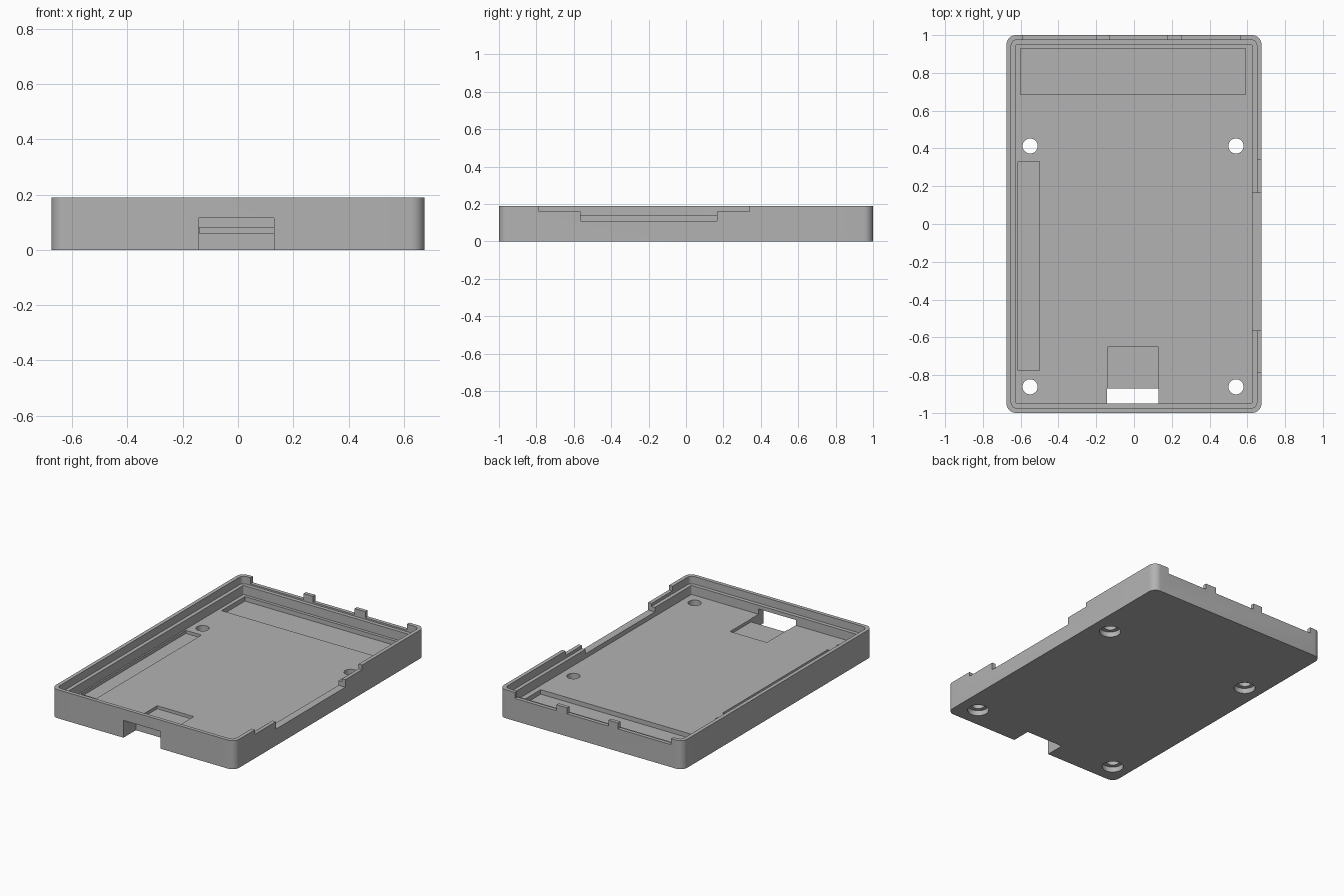
import bpy
import bmesh
from math import pi, sin, cos

default = bpy.data.objects.get("Cube")
if default:
    bpy.data.objects.remove(default)

grey = bpy.data.materials.new("plain grey")
grey.use_nodes = True
colour = (0.45, 0.45, 0.45, 1)
grey.diffuse_color = colour
grey.node_tree.nodes["Principled BSDF"].inputs["Base Color"].default_value = colour

W, D, H = 0.675, 1.0, 0.19      # half width, half depth, height
FLOOR, LEDGE = 0.08, 0.14
STEP = 0.025                    # width of the rim and of the ledge
OVER = 0.05                     # how far cutters overshoot


def prism(name, outline, z0, z1):
    """Extrude a flat outline from z0 to z1."""
    bm = bmesh.new()
    face = bm.faces.new([bm.verts.new((x, y, z0)) for x, y in outline])
    top = bmesh.ops.extrude_face_region(bm, geom=[face])["geom"]
    bmesh.ops.translate(bm, vec=(0, 0, z1 - z0),
                        verts=[v for v in top if isinstance(v, bmesh.types.BMVert)])
    bmesh.ops.recalc_face_normals(bm, faces=bm.faces)
    mesh = bpy.data.meshes.new(name)
    bm.to_mesh(mesh)
    bm.free()
    obj = bpy.data.objects.new(name, mesh)
    bpy.context.collection.objects.link(obj)
    mesh.materials.append(grey)
    return obj


def rounded(hw, hd, r, steps=8):
    """Outline of a rectangle with rounded corners."""
    points = []
    for quarter, (sx, sy) in enumerate([(1, 1), (-1, 1), (-1, -1), (1, -1)]):
        for i in range(steps + 1):
            a = (quarter + i / steps) * pi / 2
            points.append((sx * (hw - r) + r * cos(a), sy * (hd - r) + r * sin(a)))
    return points


def circle(cx, cy, r, n=32):
    return [(cx + r * cos(2 * pi * i / n), cy + r * sin(2 * pi * i / n)) for i in range(n)]


def rect(x0, x1, y0, y1):
    return [(x0, y0), (x1, y0), (x1, y1), (x0, y1)]


def cut(target, outline, z0, z1):
    """Subtract a prism from the target."""
    cutter = prism("cutter", outline, z0, z1)
    cutter.hide_render = True
    mod = target.modifiers.new("cut", "BOOLEAN")
    mod.operation, mod.solver, mod.object = "DIFFERENCE", "EXACT", cutter
    bpy.context.view_layer.objects.active = target
    bpy.ops.object.modifier_apply(modifier=mod.name)
    bpy.data.objects.remove(cutter)


# Tray with a stepped rim
tray = prism("case_tray", rounded(W, D, 0.05), 0, H)
cut(tray, rounded(W - STEP, D - STEP, 0.03), LEDGE, H + OVER)
cut(tray, rounded(W - 2 * STEP, D - 2 * STEP, 0.008), FLOOR, H + OVER)

# Shallow pockets in the floor
cut(tray, rect(-0.6, 0.59, 0.685, 0.93), FLOOR - 0.03, H)
cut(tray, rect(-0.615, -0.5, -0.775, 0.33), FLOOR - 0.02, FLOOR + 0.01)
cut(tray, rect(-0.14, 0.13, -0.9, -0.65), FLOOR - 0.02, FLOOR + 0.01)

# Port opening through the front wall and floor
cut(tray, rect(-0.143, 0.131, -D - OVER, -0.87), -OVER, 0.115)

# Stepped notch in the left wall
cut(tray, rect(0.61, W + OVER, -0.785, 0.34), 0.16, H + OVER)
cut(tray, rect(0.61, W + OVER, -0.565, 0.165), 0.11, H + OVER)

# Lowered back wall, leaving two tabs standing
for x0, x1 in [(-0.59, -0.2), (-0.13, 0.175), (0.255, 0.56)]:
    cut(tray, rect(x0, x1, D - 0.06, D + OVER), 0.15, H + OVER)

# Counterbored screw holes
for x in (-0.55, 0.54):
    for y in (0.413, -0.862):
        cut(tray, circle(x, y, 0.04), -OVER, H)
        cut(tray, circle(x, y, 0.066), -OVER, 0.035)

bpy.ops.object.select_all(action="DESELECT")
tray.select_set(True)
bpy.context.view_layer.objects.active = tray
bpy.ops.object.shade_smooth_by_angle(angle=pi / 6)
